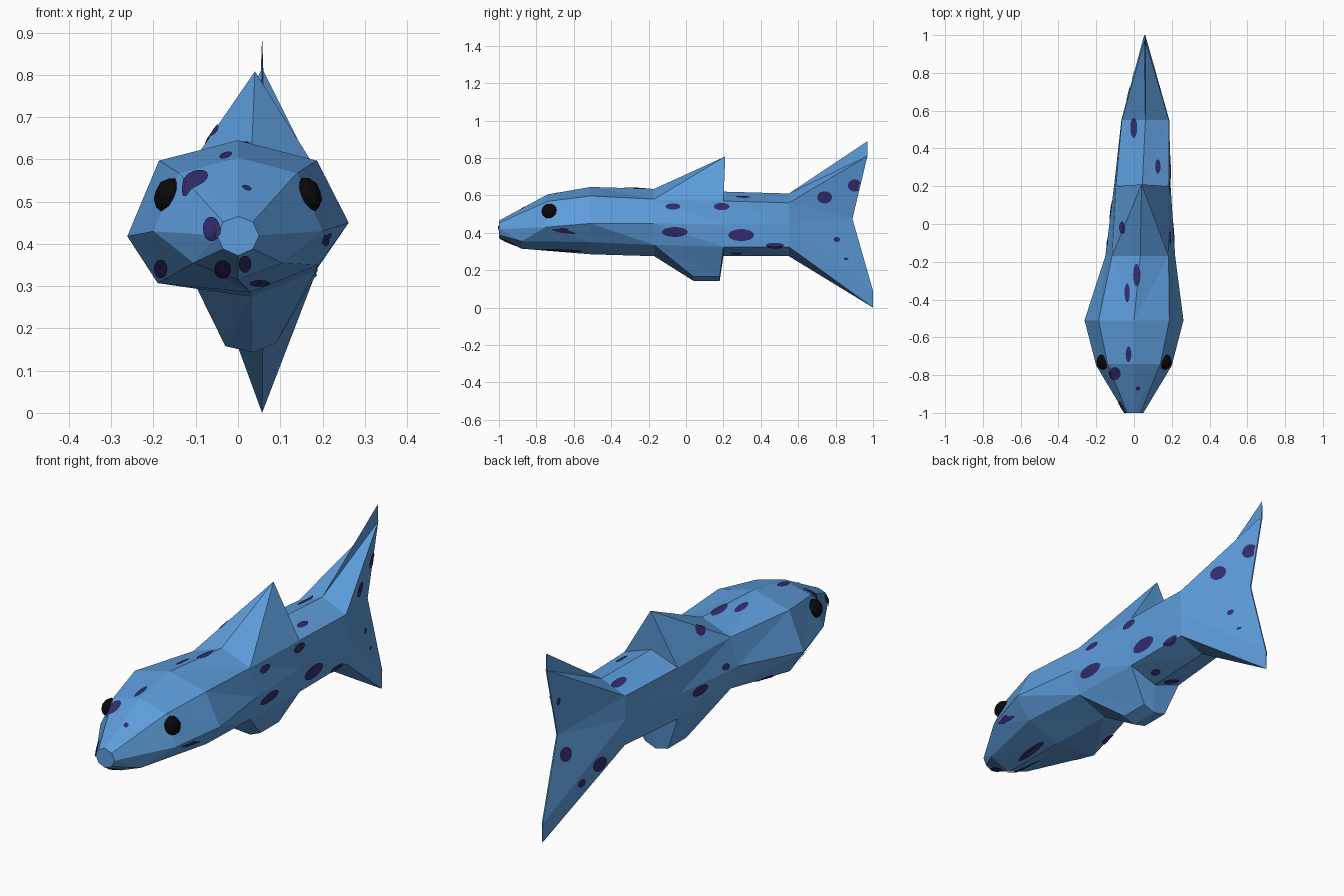
import bpy, math
from mathutils import Vector
from mathutils.bvhtree import BVHTree

if "Cube" in bpy.data.objects:
    bpy.data.objects.remove(bpy.data.objects["Cube"])


def material(name, rgb):
    m = bpy.data.materials.new(name)
    m.diffuse_color = (*rgb, 1)
    m.use_nodes = True
    m.node_tree.nodes["Principled BSDF"].inputs["Base Color"].default_value = m.diffuse_color
    return m


blue = material("blue skin", (0.11, 0.335, 0.71))
purple = material("purple spot", (0.034, 0.026, 0.155))
black = material("black eye", (0.003, 0.003, 0.003))


def add_mesh(name, verts, faces, mat):
    """Make an object from the vertices its faces use."""
    used = sorted({i for f in faces for i in f})
    new = {old: k for k, old in enumerate(used)}
    me = bpy.data.meshes.new(name)
    me.from_pydata([verts[i] for i in used], [], [[new[i] for i in f] for f in faces])
    me.materials.append(mat)
    ob = bpy.data.objects.new(name, me)
    bpy.context.collection.objects.link(ob)
    return ob


# Eight-sided body rings: y, centre x, heights top to bottom, half widths, y shifts
rings = [
    (-1.00, 0.000, (.465, .452, .42, .388, .372), (.035, .05, .035), None),
    (-0.74, 0.000, (.605, .568, .43, .355, .315), (.14, .20, .105), (0, 0, -.01, -.14, -.14)),
    (-0.51, 0.000, (.645, .597, .45, .35, .285), (.187, .262, .19), None),
    (-0.17, 0.033, (.635, .58, .45, .335, .275), (.15, .185, .15), None),
    (0.20, 0.044, (.62, .57, .445, .325, .275), (.14, .15, .14), None),
    (0.55, 0.060, (.61, .56, .45, .325, .275), (.125, .127, .122), None),
    (0.97, 0.057, (.89, .81, .475, .09, .0), (.003, .003, .003), (0, 0, -.08, .03, .03)),
]
V = []
for y, cx, z, w, dy in rings:
    dy = dy or (0,) * 5
    half = [0, *w, 0]
    for k in (0, 1, 2, 3, 4, 3, 2, 1):
        side = 1 if len(V) % 8 < 5 else -1
        V.append(Vector((cx + side * half[k], y + dy[k], z[k])))
# the left shoulder hangs slightly lower
V[2 * 8 + 6].z = .418
V[2 * 8 + 5].z = .307
V[2 * 8 + 4].x = .03


def tris(*quads):
    out = []
    for q in quads:
        out += [(q[0], q[k], q[k + 1]) for k in range(1, len(q) - 1)]
    return out


# Body and tail skin, left open under the fins
body = [(0, k + 1, k) for k in range(1, 7)]
for r in range(len(rings) - 1):
    a, b = r * 8, r * 8 + 8
    for i in range(8):
        j = (i + 1) % 8
        if r == 3 and i in (0, 7, 3, 4):
            continue
        body += tris((a + i, a + j, b + j, b + i) if i < 4 else (a + j, b + j, b + i, a + i))
e = (len(rings) - 1) * 8
body += tris((e, e + 1, e + 7), (e + 1, e + 2, e + 6, e + 7),
             (e + 2, e + 3, e + 5, e + 6), (e + 3, e + 4, e + 5))

# Back fin: peak rising from the open top
a, b = 24, 32
P = len(V)
V.append(Vector((.04, .21, .808)))
back_fin = [(a, a + 1, P), (a + 1, b + 1, P), (a + 7, a, P), (b + 7, a + 7, P),
            (P, b + 1, b), (P, b, b + 7)]

# Belly fin: the open underside pulled down to a narrow end
E = len(V)
for y in (.04, .18):
    V += [Vector((.09, y, .165)), Vector((.035, y, .143)), Vector((-.03, y, .158))]
F = E + 3
belly_fin = []
for k in (0, 1):
    belly_fin += tris((a + 3 + k, a + 4 + k, E + k + 1, E + k),
                      (b + 4 + k, b + 3 + k, F + k, F + k + 1),
                      (E + k, E + k + 1, F + k + 1, F + k))
belly_fin += tris((a + 3, E, F, b + 3), (a + 5, b + 5, F + 2, E + 2))

add_mesh("body", V, body, blue)
add_mesh("back_fin", V, back_fin, blue)
add_mesh("belly_fin", V, belly_fin, blue)

# Eyes
for s, name in ((1, "right_eye"), (-1, "left_eye")):
    bpy.ops.mesh.primitive_ico_sphere_add(subdivisions=2, radius=1, location=(s * .165, -.73, .515))
    ob = bpy.context.object
    ob.name = name
    ob.scale = (.033, .042, .043)
    ob.rotation_euler = (0, -s * .35, 0)
    ob.data.materials.append(black)

# Spots: ellipses (u, v, ru, rv) laid onto the skin from each side
right = [(-.07, .54, .04, .017), (.19, .54, .042, .02), (-.06, .405, .07, .026),
         (.295, .388, .07, .032), (.475, .333, .05, .014), (.74, .59, .04, .033),
         (.90, .653, .036, .033), (.805, .363, .017, .014), (.855, .26, .013, .007),
         (-.66, .415, .033, .013), (.27, .293, .03, .006)]
left = [(.07, .42, .05, .025), (-.1, .47, .025, .015), (-.37, .32, .045, .015),
        (.86, .375, .03, .035), (.69, .28, .04, .035), (.79, .22, .022, .02),
        (.9, .64, .01, .02), (.25, .295, .025, .015)]
top = [(0, .51, .018, .055), (.125, .305, .014, .038), (-.06, -.02, .015, .033),
       (.015, -.27, .018, .06), (-.035, -.365, .014, .05), (-.028, -.69, .015, .042),
       (-.1, -.79, .03, .035), (.02, -.87, .011, .011)]
front = [(-.06, .435, .02, .028), (-.18, .343, .016, .022), (-.035, .343, .02, .022),
         (.015, .355, .015, .02), (.05, .31, .024, .008), (.205, .41, .008, .014)]

tree = BVHTree.FromPolygons(V, body + back_fin + belly_fin)
views = [("right", right, Vector((-1, 0, 0)), lambda u, v: Vector((2, u, v))),
         ("left", left, Vector((1, 0, 0)), lambda u, v: Vector((-2, u, v))),
         ("top", top, Vector((0, 0, -1)), lambda u, v: Vector((u, v, 2))),
         ("front", front, Vector((0, 1, 0)), lambda u, v: Vector((u, -2, v)))]
N, R = 14, 3
for name, spots, ray, origin in views:
    sv, sf = [], []
    for u, v, ru, rv in spots:
        base = len(sv)
        mid = tree.ray_cast(origin(u, v), ray)
        if mid[0] is None:
            continue
        sv.append(mid[0] - ray * .004)
        for r in range(1, R + 1):
            for k in range(N):
                t = 2 * math.pi * k / N
                d = r / R
                hit = tree.ray_cast(origin(u + ru * d * math.cos(t), v + rv * d * math.sin(t)), ray)
                # keep to the same patch of skin when a ray slips past an edge
                if hit[0] is None or (hit[0] - mid[0]).length > .2:
                    prev = sv[base + 1 + (r - 2) * N + k] if r > 1 else sv[base]
                    sv.append(prev.copy())
                else:
                    sv.append(hit[0] + (hit[1] if hit[1].dot(ray) < 0 else -hit[1]) * .004)
        for k in range(N):
            j = (k + 1) % N
            sf.append((base, base + 1 + k, base + 1 + j))
            for r in range(R - 1):
                o = base + 1 + r * N
                sf.append((o + k, o + N + k, o + N + j, o + j))
    if name in ("left", "top"):  # winding follows the viewing side
        sf = [f[::-1] for f in sf] if name == "left" else sf
    add_mesh(name + "_spots", sv, sf, purple)
